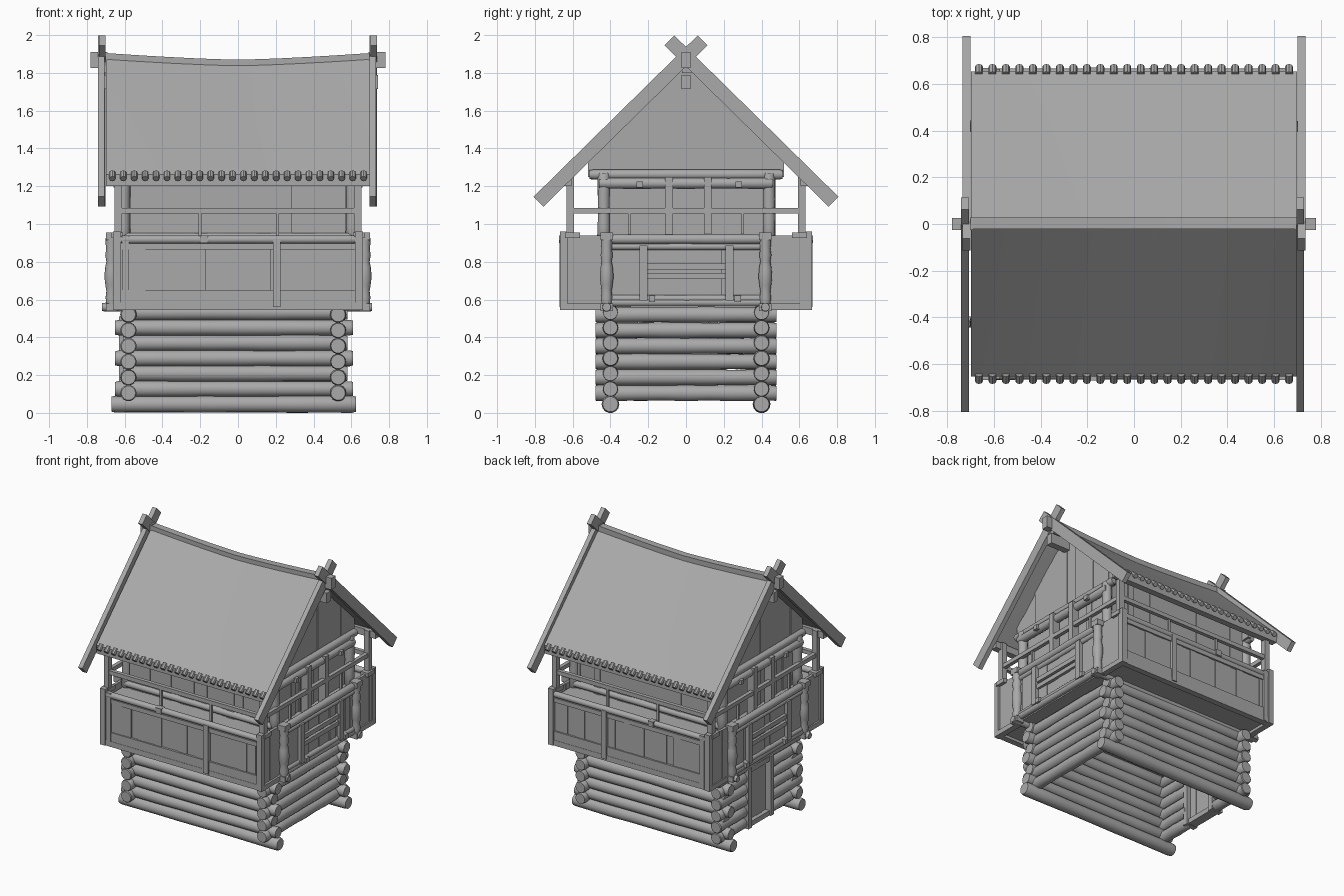
import bpy, bmesh, math, random
from mathutils import Vector, Matrix

random.seed(4)
cube = bpy.data.objects.get("Cube")
if cube:
    bpy.data.objects.remove(cube, do_unlink=True)

wood = bpy.data.materials.new("weathered grey wood")
wood.use_nodes = True
GREY = (0.4, 0.4, 0.4, 1)
wood.diffuse_color = GREY
wood.node_tree.nodes["Principled BSDF"].inputs["Base Color"].default_value = GREY


def finish(name, bm, smooth=False):
    bmesh.ops.recalc_face_normals(bm, faces=bm.faces)
    mesh = bpy.data.meshes.new(name)
    bm.to_mesh(mesh)
    bm.free()
    mesh.materials.append(wood)
    ob = bpy.data.objects.new(name, mesh)
    bpy.context.collection.objects.link(ob)
    if smooth:
        bpy.ops.object.select_all(action='DESELECT')
        ob.select_set(True)
        bpy.context.view_layer.objects.active = ob
        bpy.ops.object.shade_smooth_by_angle(angle=math.radians(40))


def box(bm, x, y, z, top=None):
    """Box between x, y, z ranges; top(x, y) may slope the upper face."""
    for v in bmesh.ops.create_cube(bm, size=2)["verts"]:
        px, py = x[v.co.x > 0], y[v.co.y > 0]
        pz = z[v.co.z > 0]
        if top and v.co.z > 0:
            pz = top(px, py)
        v.co = (px, py, pz)


def around(c, h):
    return (c - h, c + h)


def log(bm, a, b, r, radii=None, wobble=0.05, sides=14):
    """Round timber from a to b, with a hand-hewn wobble or a turned profile."""
    a, b = Vector(a), Vector(b)
    radii = radii or [r * 0.9] + [r * random.uniform(1 - wobble, 1 + wobble) for _ in range(7)] + [r * 0.9]
    stops = [i / (len(radii) - 1) for i in range(len(radii))]
    if len(radii) == 9:
        stops[1], stops[-2] = 0.015, 0.985
    turn = (b - a).to_track_quat('Z', 'Y')
    rings = []
    for t, rad in zip(stops, radii):
        ring = []
        for k in range(sides):
            ang = 2 * math.pi * k / sides
            ring.append(bm.verts.new(a.lerp(b, t) + turn @ Vector((rad * math.cos(ang), rad * math.sin(ang), 0))))
        rings.append(ring)
    for lo, hi in zip(rings, rings[1:]):
        for k in range(sides):
            bm.faces.new((lo[k], lo[k - 1], hi[k - 1], hi[k]))
    bm.faces.new(rings[0])
    bm.faces.new(rings[-1])


def planks(bm, axis, span, across, z, top=None, width=0.06):
    """Row of slightly uneven boards along x or y."""
    at = span[0]
    while at < span[1] - 0.01:
        end = min(span[1], at + width * random.uniform(0.75, 1.25))
        if span[1] - end < 0.02:
            end = span[1]
        run, j = (at, end), random.uniform(-0.005, 0.005)
        side = (across[0] + j, across[1] + j)
        box(bm, run if axis == 'x' else side, side if axis == 'x' else run, z, top)
        at = end


# Log cabin base
WX, EX, WALL_Y = -0.58, 0.53, 0.4
bm = bmesh.new()
for s in (-1, 1):
    for i in range(7):
        ends = (-0.67, 0.625) if i == 0 else ((-0.61, 0.58) if i % 2 == 0 else (-0.65, 0.61))
        z = 0.046 + 0.081 * i
        log(bm, (ends[0], s * WALL_Y, z), (ends[1], s * WALL_Y, z), 0.045 if i == 0 else 0.042)
for x in (WX, EX):
    for i in range(6):
        z = 0.105 + 0.083 * i
        runs = [(-0.48, 0.48)]
        if x == WX and i < 5:
            runs = [(-0.48, -0.11), (0.15, 0.48)]
        for y0, y1 in runs:
            log(bm, (x, y0, z), (x, y1, z), 0.042)
finish("cabin_logs", bm, True)

# Entrance door in the right wall
bm = bmesh.new()
planks(bm, 'y', (-0.1, 0.14), (-0.59, -0.575), (0.09, 0.49))
finish("door", bm)
bm = bmesh.new()
for y in (-0.11, 0.15):
    box(bm, (-0.63, -0.54), around(y, 0.02), (0.07, 0.51))
for z in (0.09, 0.49):
    box(bm, (-0.62, -0.55), (-0.12, 0.16), around(z, 0.018))
finish("door_frame", bm)

# Gallery floor and carrying beams
bm = bmesh.new()
planks(bm, 'x', (-0.64, 0.64), (-0.64, 0.64), (0.565, 0.59), width=0.09)
finish("gallery_floor", bm)
bm = bmesh.new()
for s in (-1, 1):
    log(bm, (-0.72, s * 0.42, 0.56), (0.71, s * 0.42, 0.56), 0.024)
    log(bm, (s * 0.66, -0.42, 0.585), (s * 0.66, 0.42, 0.585), 0.022)
    box(bm, (-0.64, 0.64), around(s * 0.64, 0.022), (0.545, 0.585))
    for e in (-1, 1):
        box(bm, around(s * 0.64, 0.022), sorted((e * 0.44, e * 0.66)), (0.545, 0.58))
finish("gallery_beams", bm, True)

# Gallery deck seen behind the parapet
bm = bmesh.new()
for s in (-1, 1):
    planks(bm, 'x', (-0.62, 0.62), sorted((s * 0.44, s * 0.64)), (0.885, 0.9), width=0.08)
    planks(bm, 'y', (-0.44, 0.44), sorted((s * 0.55, s * 0.64)), (0.885, 0.9), width=0.08)
finish("upper_deck", bm)

# Long-side parapets
bm = bmesh.new()
for s in (-1, 1):
    planks(bm, 'x', (-0.62, 0.62), around(s * 0.638, 0.01), (0.58, 0.91))
finish("side_parapet_boards", bm)
bm = bmesh.new()
for s in (-1, 1):
    log(bm, (-0.62, s * 0.645, 0.918), (0.62, s * 0.645, 0.918), 0.022, sides=10)
    for z, h in ((0.88, 0.016), (0.622, 0.028), (0.573, 0.022)):
        box(bm, (-0.62, 0.62), around(s * 0.648, 0.012), around(z, h))
    box(bm, around(0.205, 0.02), around(s * 0.655, 0.015), (0.56, 0.915))
    box(bm, around(-0.18, 0.022), around(s * 0.65, 0.022), (0.9, 0.94))
    box(bm, around(-0.595, 0.018), around(s * 0.65, 0.015), (0.55, 0.94))
finish("side_parapet_rails", bm, True)

# Gable-side parapets: end panels, centre panel and ladder frame
bm = bmesh.new()
for s in (-1, 1):
    for e in (-1, 1):
        planks(bm, 'y', sorted((e * 0.43, e * 0.64)), around(s * 0.64, 0.01), (0.56, 0.94), width=0.08)
    planks(bm, 'y', (-0.42, 0.42), around(s * 0.65, 0.01), (0.58, 0.91))
finish("gable_parapet_boards", bm)
bm = bmesh.new()
for s in (-1, 1):
    for z, r in ((0.92, 0.027), (0.88, 0.018), (0.605, 0.02)):
        log(bm, (s * 0.66, -0.42, z), (s * 0.66, 0.42, z), r, sides=10)
    for y in (-0.225, 0.23):
        box(bm, around(s * 0.675, 0.014), around(y, 0.021), (0.595, 0.885))
        box(bm, around(s * 0.68, 0.018), around(y + 0.045, 0.017), around(0.605, 0.017))
    for z in (0.775, 0.725):
        box(bm, around(s * 0.668, 0.012), (-0.21, 0.21), around(z, 0.016))
finish("gable_parapet_rails", bm, True)

# Turned posts beside the gable parapets
TURNED = [0.028, 0.031, 0.027, 0.032, 0.036, 0.036, 0.033, 0.027, 0.033, 0.028, 0.031, 0.03]
bm = bmesh.new()
for s in (-1, 1):
    for y in (-0.42, 0.42):
        log(bm, (s * 0.67, y, 0.58), (s * 0.67, y, 0.93), 0, TURNED)
        for z in (0.56, 0.935):
            box(bm, around(s * 0.67, 0.03), around(y, 0.033), around(z, 0.02))
finish("turned_posts", bm, True)

# Corner posts up to the eaves, open handrails and thin balusters
bm = bmesh.new()
for s in (-1, 1):
    for e in (-1, 1):
        box(bm, around(s * 0.64, 0.021), around(e * 0.648, 0.02), (0.545, 0.96))
        box(bm, around(s * 0.635, 0.02), around(e * 0.612, 0.02), (0.94, 1.25))
        box(bm, around(s * 0.64, 0.03), around(e * 0.6, 0.04), (0.925, 0.955))
finish("corner_posts", bm)
bm = bmesh.new()
for s in (-1, 1):
    box(bm, (-0.63, 0.63), around(s * 0.612, 0.014), around(1.07, 0.015))
    box(bm, around(s * 0.635, 0.014), (-0.61, 0.61), around(1.07, 0.015))
    for x in (-0.2, 0.21):
        box(bm, around(x, 0.008), around(s * 0.612, 0.008), (0.89, 1.07))
    for y in (-0.3, 0.3):
        box(bm, around(s * 0.635, 0.008), around(y, 0.008), (0.89, 1.07))
finish("handrails", bm)

# Upper storey walls and gable boards reaching the roof underside
bm = bmesh.new()
for s in (-1, 1):
    planks(bm, 'x', (-0.57, 0.57), around(s * 0.44, 0.012), (0.89, 1.4))
    planks(bm, 'y', (-0.44, 0.44), around(s * 0.56, 0.012), (0.89, 1.26))
    for half in ((-0.52, 0), (0, 0.52)):
        planks(bm, 'y', half, around(s * 0.575, 0.012), (1.25, 1.8),
               top=lambda x, y: 1.855 - abs(y) * 0.955, width=0.075)
finish("upper_walls", bm)

# Framing timbers on the upper walls
bm = bmesh.new()
for s in (-1, 1):
    log(bm, (s * 0.6, -0.51, 1.262), (s * 0.6, 0.51, 1.262), 0.027, sides=10)
    log(bm, (s * 0.615, -0.46, 1.215), (s * 0.615, 0.46, 1.215), 0.03, sides=10)
    log(bm, (-0.6, s * 0.45, 0.93), (0.6, s * 0.45, 0.93), 0.024, sides=10)
    for y in (-0.435, 0.44):
        log(bm, (s * 0.605, y, 0.9), (s * 0.605, y, 1.27), 0.034, sides=10)
    for y in (-0.09, 0.115):
        box(bm, around(s * 0.622, 0.028), around(y, 0.021), (0.9, 1.25))
    for y in (-0.245, 0.28):
        box(bm, around(s * 0.635, 0.025), around(y, 0.017), around(1.21, 0.016))
finish("upper_framing", bm, True)


# Sagging roof planes
def ridge(x):
    return 1.858 + 0.035 * (abs(x) / 0.7) ** 1.4


for s, side in ((-1, "front"), (1, "back")):
    bm = bmesh.new()
    rows = []
    for i in range(17):
        x = -0.7 + 1.4 * i / 16
        rows.append([bm.verts.new((x, s * 0.655 * t, ridge(x) * (1 - t) + 1.262 * t)) for t in (0, 0.5, 1)])
    for p, q in zip(rows, rows[1:]):
        for k in range(2):
            bm.faces.new((p[k], q[k], q[k + 1], p[k + 1]))
    low = bmesh.ops.extrude_face_region(bm, geom=bm.faces[:])["geom"]
    for v in low:
        if isinstance(v, bmesh.types.BMVert):
            v.co.z -= 0.035
    finish("roof_" + side, bm, True)

# Toothed board ends and eave beams
bm = bmesh.new()
for s in (-1, 1):
    tilt = Matrix.Rotation(-s * math.radians(44), 4, 'X')
    for i in range(24):
        x = -0.665 + 1.33 * i / 23
        place = Matrix.Translation((x, s * 0.658, 1.256)) @ tilt
        bmesh.ops.create_cone(bm, cap_ends=True, segments=8, radius1=0.017, radius2=0.017, depth=0.045,
                              matrix=place @ Matrix.Rotation(math.pi / 2, 4, 'X'))
finish("eave_teeth", bm, True)
bm = bmesh.new()
for s in (-1, 1):
    box(bm, (-0.7, 0.7), sorted((s * 0.605, s * 0.652)), (1.2, 1.25))
finish("eave_beams", bm)

# Crossing bargeboards at each gable
bm = bmesh.new()
for x in (-0.722, 0.716):
    for s in (-1, 1):
        a, b = Vector((0, s * 0.781, 1.118)), Vector((0, -s * 0.088, 1.972))
        mid, d = (a + b) / 2, b - a
        place = (Matrix.Translation((x + s * 0.003, mid.y, mid.z))
                 @ Matrix.Rotation(math.atan2(d.z, d.y), 4, 'X')
                 @ Matrix.Diagonal((0.034, d.length, 0.074, 1)))
        bmesh.ops.create_cube(bm, size=1, matrix=place)
finish("bargeboards", bm)

# Ridge timber following the sag, with block ends, and purlin below
bm = bmesh.new()
for i in range(12):
    x0, x1 = -0.72 + 0.12 * i, -0.6 + 0.12 * i
    box(bm, (x0, x1), (-0.022, 0.028), (1.8, 1.89), top=lambda x, y: ridge(x) + 0.012)
for s in (-1, 1):
    box(bm, sorted((s * 0.69, s * 0.78)), around(0, 0.025), (1.825, 1.91))
finish("ridge_timber", bm)
bm = bmesh.new()
box(bm, (-0.735, 0.742), around(0, 0.024), (1.715, 1.79))
finish("ridge_purlin", bm)
